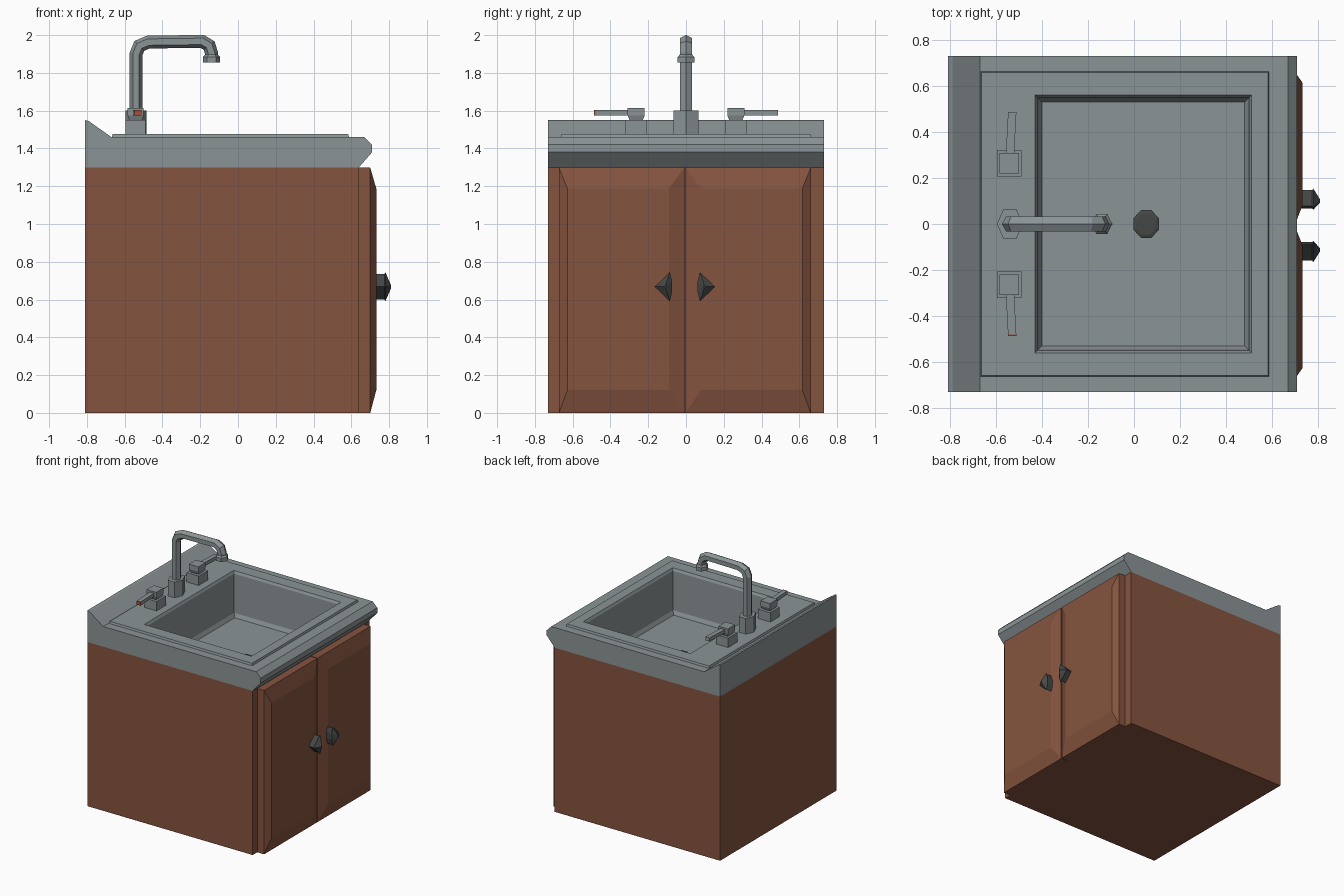
import bpy, bmesh, math
from mathutils import Vector

if "Cube" in bpy.data.objects:
    bpy.data.objects.remove(bpy.data.objects["Cube"])


def material(name, rgb):
    m = bpy.data.materials.new(name)
    m.diffuse_color = (*rgb, 1)
    m.use_nodes = True
    m.node_tree.nodes["Principled BSDF"].inputs["Base Color"].default_value = m.diffuse_color
    return m


WOOD = material("reddish_wood", (0.235, 0.088, 0.049))
STEEL = material("grey_steel", (0.26, 0.295, 0.305))
DARK = material("dark_metal", (0.06, 0.064, 0.064))
RED = material("red_mark", (0.38, 0.08, 0.04))


def loft(name, rings, mat, start=True, end=True, skip=()):
    """Stitch rings of points together; skip leaves out given sides."""
    bm = bmesh.new()
    vs = [[bm.verts.new(p) for p in r] for r in rings]
    n = len(rings[0])
    for a, b in zip(vs, vs[1:]):
        for i in range(n):
            if i not in skip:
                j = (i + 1) % n
                bm.faces.new((a[i], a[j], b[j], b[i]))
    if start:
        bm.faces.new(vs[0][::-1])
    if end:
        bm.faces.new(vs[-1])
    if start and end and not skip:
        bmesh.ops.recalc_face_normals(bm, faces=bm.faces)
    me = bpy.data.meshes.new(name)
    bm.to_mesh(me)
    bm.free()
    me.materials.append(mat)
    ob = bpy.data.objects.new(name, me)
    bpy.context.collection.objects.link(ob)
    return ob


def rect(x0, x1, y0, y1, z):
    return [(x0, y0, z), (x1, y0, z), (x1, y1, z), (x0, y1, z)]


def rect_yz(x, y0, y1, z0, z1):
    return [(x, y0, z0), (x, y1, z0), (x, y1, z1), (x, y0, z1)]


def ngon(cx, cy, z, rx, ry, n, turn=0.0):
    return [(cx + rx * math.cos(turn + math.tau * i / n),
             cy + ry * math.sin(turn + math.tau * i / n), z) for i in range(n)]


# Cabinet body, open at the top where the basin hangs
loft("cabinet_body", [rect(-.81, .64, -.73, .73, 0), rect(-.81, .64, -.73, .73, 1.3)],
     WOOD, end=False)

# Countertop profile with raised back edge and bevelled front lip
profile = [(-.81, 1.30), (.64, 1.30), (.71, 1.38), (.71, 1.42), (.67, 1.46),
           (-.67, 1.46), (-.79, 1.545), (-.81, 1.55)]
loft("countertop", [[(x, y, z) for x, z in profile] for y in (.73, -.73)],
     STEEL, skip=(0, 4))

# Deck, raised rim and basin as nested rectangles
steps = [(-.67, .67, .73, 1.46), (-.668, .588, .663, 1.46), (-.663, .583, .658, 1.476),
         (-.43, .51, .56, 1.476), (-.42, .50, .55, 1.457),
         (-.415, .495, .545, 1.15), (-.40, .48, .53, 1.12)]
loft("sink_basin", [rect(a, b, -y, y, z) for a, b, y, z in steps], STEEL, start=False)

# Drain
loft("drain", [ngon(.053, 0, 1.11, .06, .065, 8, math.pi / 8),
               ngon(.053, 0, 1.13, .06, .065, 8, math.pi / 8),
               ngon(.053, 0, 1.135, .045, .05, 8, math.pi / 8)], DARK)

# Doors with raised bevelled panels, and their pointed knobs
SEAM = -.006
for side, s in (("left", -1), ("right", 1)):
    def door_ring(x, inner, outer, z0, z1):
        return rect_yz(x, *sorted((SEAM + s * inner, SEAM + s * outer)), z0, z1)

    loft("door_" + side, [door_ring(.64, .003, .667, 0, 1.298),
                          door_ring(.70, .003, .667, 0, 1.298),
                          door_ring(.732, .085, .622, .12, 1.188)], WOOD)

    outline = [(.048, 0), (.02, .074), (.0, .07), (-.035, .03),
               (-.035, -.03), (.0, -.07), (.02, -.074)]
    outline = [(.055, 0), (-.025, .077), (-.037, .03), (-.037, -.03), (-.025, -.077)]

    def knob_ring(x, k):
        return [(x, SEAM + s * (.105 + o * k), .668 + z * k) for o, z in outline]

    loft("knob_" + side, [knob_ring(.72, .87), knob_ring(.775, .87),
                          knob_ring(.78, 1), knob_ring(.81, .12)], DARK)

# Faucet base, swept hexagonal spout and nozzle
loft("faucet_base", [ngon(-.54, 0, 1.47, .056, .075, 6),
                     ngon(-.54, 0, 1.60, .056, .075, 6)], STEEL)

path = [Vector((x, 0, z)) for x, z in
        [(-.54, 1.59), (-.54, 1.90), (-.522, 1.943), (-.475, 1.963),
         (-.19, 1.967), (-.153, 1.945), (-.14, 1.905), (-.14, 1.875)]]
rings = []
for i, p in enumerate(path):
    d0 = (p - path[max(i - 1, 0)]).normalized()
    d1 = (path[min(i + 1, len(path) - 1)] - p).normalized()
    t = (d0 + d1).normalized()
    side_dir = Vector((0, 1, 0))
    nrm = side_dir.cross(t)
    miter = 1 / max(t.dot(d1 if d1.length else d0), .7)
    rings.append([p + nrm * (.034 * miter * math.cos(a)) + side_dir * (.037 * math.sin(a))
                  for a in [math.tau * k / 6 for k in range(6)]])
loft("faucet_spout", rings, STEEL)
loft("faucet_nozzle", [ngon(-.14, 0, z, r, r * 1.1, 6) for z, r in
                       ((1.855, .046), (1.885, .046), (1.897, .034))], STEEL)

# Tap handles: square base, tapered block and slightly turned lever
for side, s in (("hot", -1), ("cold", 1)):
    def block(name, levels):
        loft(side + name, [rect(-.542 - w, -.542 + w, s * .264 - h, s * .264 + h, z)
                           for w, h, z in levels], STEEL)

    block("_tap_base", [(.053, .058, 1.47), (.053, .058, 1.55)])
    block("_tap_block", [(.033, .033, 1.545), (.042, .045, 1.575), (.042, .045, 1.615)])

    def lever_ring(y, x, w=.018):
        return [(x - w, s * y, 1.575), (x + w, s * y, 1.575),
                (x + w, s * y, 1.603), (x - w, s * y, 1.603)]

    loft(side + "_tap_lever", [lever_ring(.29, -.54), lever_ring(.48, -.53)], STEEL)
    tip = RED if s < 0 else STEEL
    loft(side + "_tap_tip", [lever_ring(.48, -.53), lever_ring(.488, -.53)], tip)
